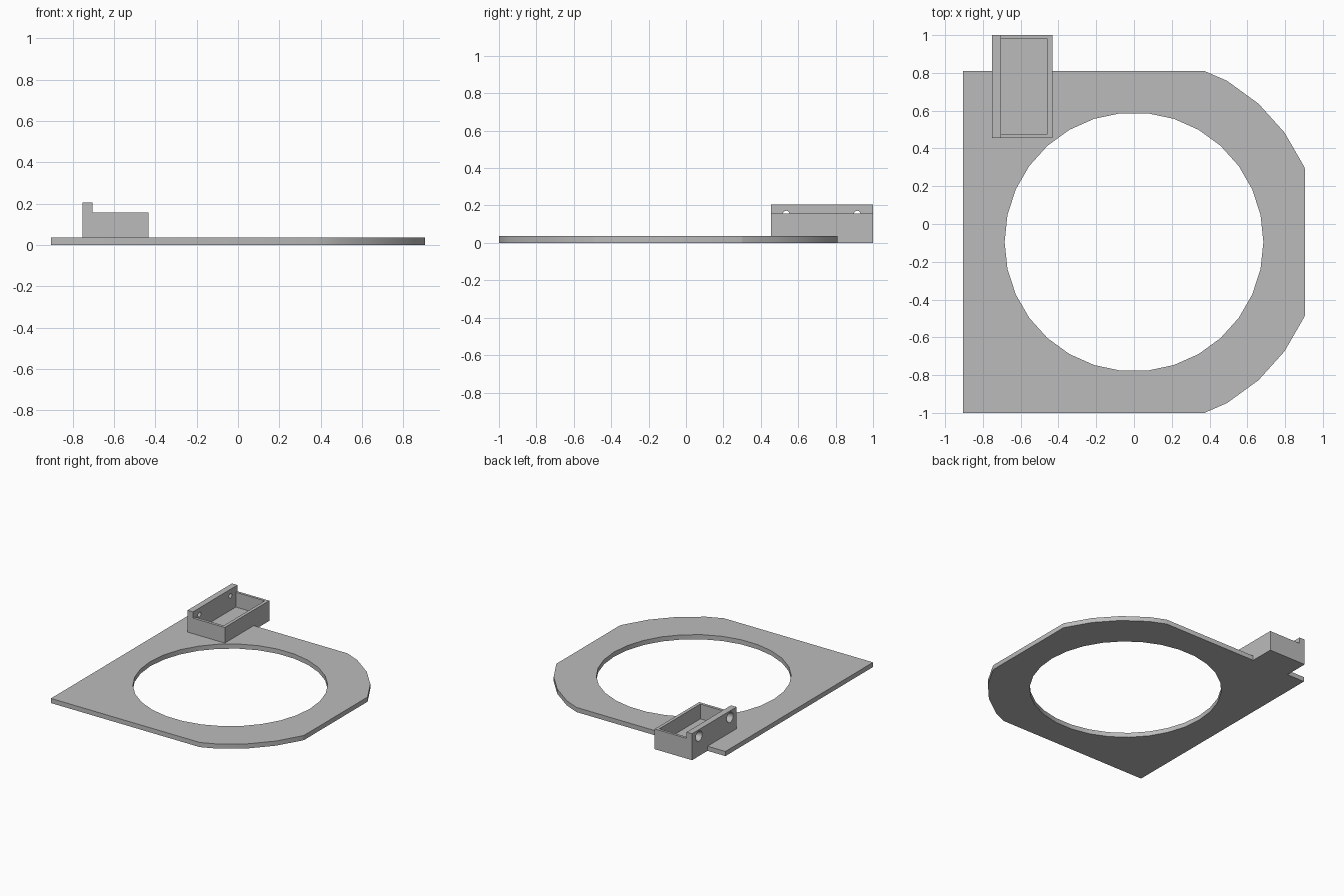
import bpy
import bmesh
from math import sin, cos, pi, radians
from mathutils import Matrix, Vector

cube = bpy.data.objects.get("Cube")
if cube:
    bpy.data.objects.remove(cube, do_unlink=True)

grey = bpy.data.materials.new("plain grey")
grey.use_nodes = True
colour = (0.5, 0.5, 0.5, 1)
grey.diffuse_color = colour
grey.node_tree.nodes["Principled BSDF"].inputs["Base Color"].default_value = colour


def finish(name, bm):
    """Turn a bmesh into a named grey object."""
    bmesh.ops.recalc_face_normals(bm, faces=bm.faces[:])
    mesh = bpy.data.meshes.new(name)
    bm.to_mesh(mesh)
    bm.free()
    mesh.materials.append(grey)
    obj = bpy.data.objects.new(name, mesh)
    bpy.context.collection.objects.link(obj)
    return obj


def prism(name, points, offset):
    """Extrude a closed outline along an offset."""
    bm = bmesh.new()
    face = bm.faces.new([bm.verts.new(p) for p in points])
    top = bmesh.ops.extrude_face_region(bm, geom=[face])["geom"]
    bmesh.ops.translate(bm, vec=Vector(offset),
                        verts=[v for v in top if isinstance(v, bmesh.types.BMVert)])
    return finish(name, bm)


def cut(obj, cutter):
    """Subtract a cutter and discard it."""
    mod = obj.modifiers.new("cut", "BOOLEAN")
    mod.operation = "DIFFERENCE"
    mod.solver = "EXACT"
    mod.object = cutter
    bpy.context.view_layer.objects.active = obj
    bpy.ops.object.modifier_apply(modifier=mod.name)
    bpy.data.objects.remove(cutter, do_unlink=True)


def shade(obj):
    bpy.ops.object.select_all(action="DESELECT")
    obj.select_set(True)
    bpy.context.view_layer.objects.active = obj
    bpy.ops.object.shade_smooth_by_angle(angle=radians(30))


# Base plate: square on one side, faceted round corners on the other
THICK, HALF, CY = 0.036, 0.905, -0.095
step = 2 * pi / 30
corner = [(HALF, 0.387)]
corner += [(0.985 * cos(i * step), 0.985 * sin(i * step)) for i in range(2, 6)]
corner += [(0.373, HALF), (-HALF, HALF)]
outline = corner + [(x, -y) for x, y in reversed(corner)]
plate = prism("base_plate", [(x, y + CY, 0) for x, y in outline], (0, 0, THICK))

# Large round opening
ring = [(0.685 * cos(i * step), 0.685 * sin(i * step) + CY, -0.1) for i in range(30)]
cut(plate, prism("opening_cutter", ring, (0, 0, 0.3)))
shade(plate)

# Tray with one raised side wall
LEFT, WALL, RIGHT, FRONT, BACK = -0.752, -0.705, -0.432, 0.455, 1.0
LOW, HIGH = 0.157, 0.205
profile = [(LEFT, 0), (RIGHT, 0), (RIGHT, LOW), (WALL, LOW), (WALL, HIGH), (LEFT, HIGH)]
tray = prism("tray", [(x, FRONT, z) for x, z in profile], (0, BACK - FRONT, 0))

# Tray cavity
floor = [(WALL, 0.477), (-0.457, 0.477), (-0.457, 0.98), (WALL, 0.98)]
cut(tray, prism("cavity_cutter", [(x, y, 0.042) for x, y in floor], (0, 0, 0.3)))

# Countersunk screw holes through the raised wall
for y in (0.535, 0.915):
    bm = bmesh.new()
    bmesh.ops.create_cone(bm, cap_ends=True, segments=16, radius1=0.042, radius2=0.016,
                          depth=0.056,
                          matrix=Matrix.Translation(((LEFT + WALL) / 2, y, 0.154))
                          @ Matrix.Rotation(pi / 2, 4, "Y"))
    cut(tray, finish("screw_hole_cutter", bm))
shade(tray)
